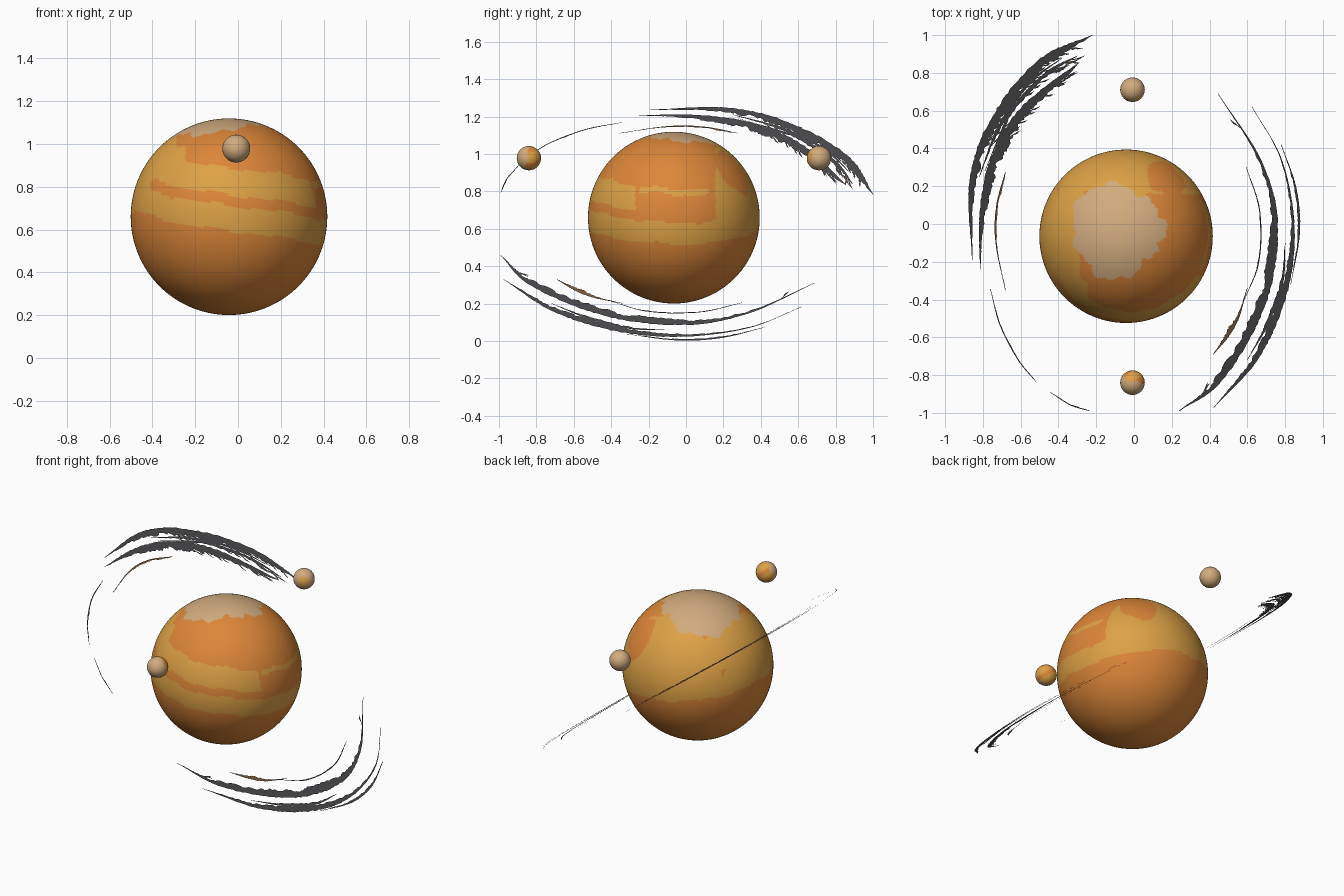
import bpy, bmesh, math, random
from mathutils import Vector

if "Cube" in bpy.data.objects:
    bpy.data.objects.remove(bpy.data.objects["Cube"])

random.seed(4)


def material(name, r, g, b):
    m = bpy.data.materials.new(name)
    m.diffuse_color = (r, g, b, 1)
    m.use_nodes = True
    m.node_tree.nodes["Principled BSDF"].inputs["Base Color"].default_value = m.diffuse_color
    return m


ORANGE, GOLD, TAN = 0, 1, 2
surface = [material("burnt orange", .72, .24, .04),
           material("gold", .73, .36, .06),
           material("pale tan", .64, .41, .21)]
dark = material("ring charcoal", .07, .07, .075)
brown = material("ring brown", .2, .11, .05)


def add_object(name, bm, mats):
    me = bpy.data.meshes.new(name)
    bm.to_mesh(me)
    bm.free()
    for m in mats:
        me.materials.append(m)
    ob = bpy.data.objects.new(name, me)
    bpy.context.collection.objects.link(ob)
    return ob


def ball(name, centre, radius, segments, rings, axis, rule):
    """Smooth sphere whose faces are coloured by a rule on their direction."""
    bm = bmesh.new()
    bmesh.ops.create_uvsphere(bm, u_segments=segments, v_segments=rings, radius=radius)
    turn = Vector(axis).to_track_quat('Z', 'Y').to_matrix()
    bmesh.ops.rotate(bm, verts=bm.verts, cent=(0, 0, 0), matrix=turn)
    for f in bm.faces:
        f.smooth = True
        f.material_index = rule(f.calc_center_median().normalized())
    bmesh.ops.translate(bm, verts=bm.verts, vec=centre)
    return add_object(name, bm, surface)


# Planet: tilted cloud bands, a pale polar cap, orange side and patch
AXIS = Vector((.17, 0, 1)).normalized()
CAP = Vector((-.13, .08, .98)).normalized()
PATCH = Vector((.42, .72, .55)).normalized()


def planet_rule(d):
    a = math.atan2(d.y, d.x)
    wave = .018 * math.sin(3 * a + 1) + .012 * math.sin(8 * a) + .008 * math.sin(17 * a + 2)
    h = d.dot(AXIS) + wave
    if d.dot(CAP) + 1.4 * wave > .845:
        return TAN
    if h < -.13:
        return ORANGE
    if h < .12:
        return GOLD
    if d.dot(PATCH) + wave > .95:
        return ORANGE
    west = d.x < -.45 + 2 * wave
    if d.y > .5 + 2 * wave:                      # back stays gold
        return GOLD
    if h < .23:                                  # thin orange stripe
        return GOLD if d.x < -.8 else ORANGE
    if h < .5:                                   # upper gold stripe, fading on the right
        on_front = d.y < -.45 + wave or west
        streak = .44 < h and abs(d.y) < .4
        return GOLD if on_front or streak else ORANGE
    return GOLD if d.x < -.5 + 2 * wave else ORANGE


ball("planet", (-.042, -.065, .66), .459, 240, 120, AXIS, planet_rule)


# Moons: pale, with warm patches on the side facing the planet
def front_moon_rule(d):
    w = .15 * math.sin(5 * d.x + 3 * d.z)
    if d.y + .35 * d.x + w < .1:
        return TAN
    return ORANGE if math.sin(5 * d.z + 4 * d.x + 1) > .45 else GOLD


def rear_moon_rule(d):
    return GOLD if d.dot(Vector((.5, -.85, .15))) > .9 else TAN


ball("front_moon", (-.008, -.84, .978), .065, 48, 24, (0, 0, 1), front_moon_rule)
ball("rear_moon", (-.008, .711, .978), .065, 48, 24, (0, 0, 1), rear_moon_rule)


# Rings: ragged arcs lying in one tilted plane
def on_plane(p):
    return (p.x, p.y, .628 - .711 * p.x)


def spline(pts, steps):
    """Catmull-Rom curve through plan points."""
    p = [Vector(q) for q in pts]
    p = [2 * p[0] - p[1]] + p + [2 * p[-1] - p[-2]]
    out = []
    for i in range(1, len(p) - 2):
        a, b, c, d = p[i - 1:i + 3]
        for k in range(steps):
            t = k / steps
            out.append(.5 * (2 * b + (c - a) * t + (2 * a - 5 * b + 4 * c - d) * t * t
                             + (3 * b - a - 3 * c + d) * t ** 3))
    return out + [p[-2]]


def ring_arc(name, pts, width, peak, mat, barbs=0, barb_end=1.0):
    """Strip swelling to its full width at fraction peak, with ragged inner barbs."""
    path = spline(pts, 26)
    n = len(path) - 1
    bm = bmesh.new()
    power = math.log(.5) / math.log(peak)
    rows, inner = [], 0
    for i, p in enumerate(path):
        tangent = (path[min(i + 1, n)] - path[max(i - 1, 0)]).normalized()
        out = Vector((tangent.y, -tangent.x))
        if out.dot(p) < 0:
            out = -out
        w = .0025 + width * math.sin(math.pi * (i / n) ** power) ** 1.3
        inner = .6 * inner + .4 * random.uniform(-.5, .6)
        lo, hi = p - out * w * (.5 + inner), p + out * w * (.5 + random.uniform(-.08, .08))
        rows.append((bm.verts.new(on_plane(lo)), bm.verts.new(on_plane(hi)), p, tangent, out, w))
    for a, b in zip(rows, rows[1:]):
        bm.faces.new((a[0], a[1], b[1], b[0]))
    for _ in range(barbs):
        _, _, p, t, out, w = rows[int(random.uniform(.05, barb_end) * n)]
        length = random.uniform(.03, .075)
        base = p - out * w * .3
        tip = base - t * length - out * random.uniform(.015, .035)
        mid = (base + tip) / 2 - out * .008
        bm.faces.new([bm.verts.new(on_plane(q)) for q in
                      (base, base + t * .018, mid + out * .006, tip, mid - out * .002)])
    for f in bm.faces:
        f.normal_update()
        if f.normal.z < 0:
            f.normal_flip()
    return add_object(name, bm, [mat])


# Left side of the ring
ring_arc("left_outer_band", [(-.22, 1), (-.5, .845), (-.75, .52), (-.86, .2), (-.857, -.19)],
         .05, .4, dark, 24, .6)
ring_arc("left_inner_band", [(-.29, .855), (-.58, .60), (-.735, .34), (-.805, .05), (-.815, -.25)],
         .05, .38, dark, 18, .4)
ring_arc("left_middle_wisp", [(-.30, .89), (-.47, .79), (-.65, .59), (-.79, .28)],
         .018, .4, dark, 14, .8)
ring_arc("left_upper_wisp", [(-.38, .88), (-.56, .74), (-.72, .50), (-.82, .25)],
         .016, .5, dark, 8, .8)
ring_arc("left_brown_tip", [(-.29, .85), (-.34, .855), (-.40, .80)], .008, .4, brown)
ring_arc("left_brown_thread", [(-.68, .275), (-.725, .09), (-.73, -.1), (-.68, -.355)],
         .008, .3, brown)
ring_arc("lower_left_thread", [(-.76, -.345), (-.71, -.53), (-.615, -.715), (-.515, -.84)],
         .004, .5, dark)
ring_arc("lower_left_end_thread", [(-.445, -.89), (-.34, -.955), (-.235, -.99)], .004, .6, dark)

# Right side of the ring
ring_arc("right_middle_band", [(.445, .69), (.665, .34), (.745, .0), (.675, -.42),
                               (.455, -.82), (.24, -.99)], .042, .6, dark, 4, .9)
ring_arc("right_outer_band", [(.625, .62), (.78, .34), (.84, 0), (.8, -.345),
                              (.65, -.70), (.42, -.975)], .032, .68, dark)
ring_arc("right_rim_thread", [(.78, .42), (.855, .19), (.873, -.05), (.83, -.32)],
         .009, .5, dark)
ring_arc("right_outer_wisp", [(.80, -.1), (.785, -.3), (.71, -.52), (.60, -.72)],
         .014, .5, dark)
ring_arc("right_inner_thread", [(.595, .3), (.665, .07), (.66, -.2), (.585, -.4)],
         .004, .5, dark)
ring_arc("right_brown_thread", [(.60, -.34), (.555, -.48), (.50, -.58), (.42, -.69)],
         .02, .6, brown)
